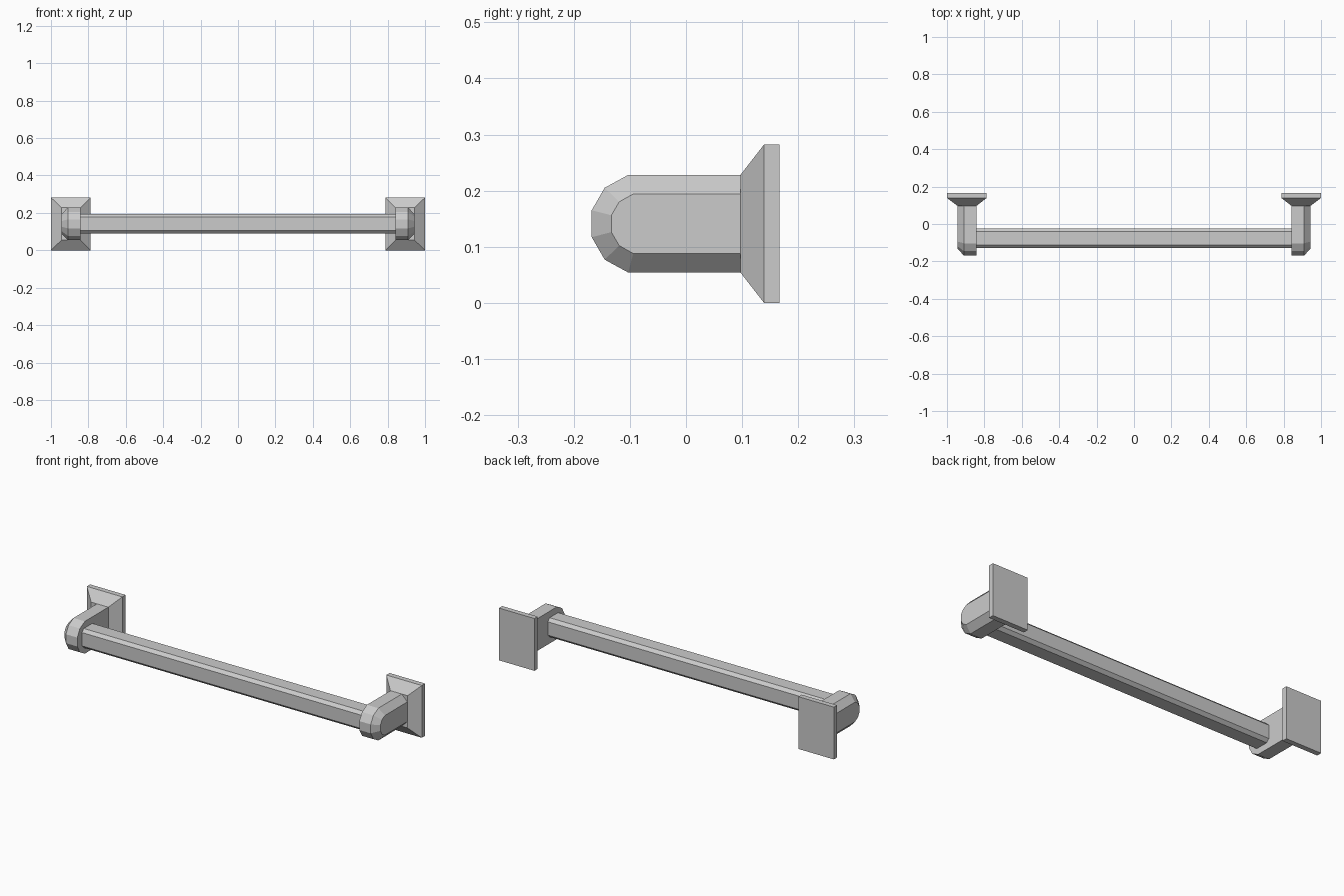
import bpy, bmesh
from mathutils import Vector

if "Cube" in bpy.data.objects:
    bpy.data.objects.remove(bpy.data.objects["Cube"])

ZC = 0.141  # centre height of the rail


def loft(name, rings, mirror=False):
    """Skin equal-length rings of points, cap both ends, optionally mirror in x."""
    bm = bmesh.new()
    loops = [[bm.verts.new(Vector(p)) for p in ring] for ring in rings]
    n = len(loops[0])
    for a, b in zip(loops, loops[1:]):
        for i in range(n):
            j = (i + 1) % n
            bm.faces.new((a[i], a[j], b[j], b[i]))
    bm.faces.new(loops[0])
    bm.faces.new(loops[-1])
    bmesh.ops.recalc_face_normals(bm, faces=bm.faces)
    me = bpy.data.meshes.new(name)
    bm.to_mesh(me)
    bm.free()
    ob = bpy.data.objects.new(name, me)
    bpy.context.collection.objects.link(ob)
    if mirror:
        ob.modifiers.new("Mirror", 'MIRROR').use_axis[0] = True
    return ob


def rect(x0, x1, half_z, y):
    return [(x0, y, ZC - half_z), (x1, y, ZC - half_z),
            (x1, y, ZC + half_z), (x0, y, ZC + half_z)]


def rounded(x, upper):
    """Arm outline at x: upper half (y, height) points reflected about ZC."""
    return ([(x, y, ZC + h) for y, h in upper] +
            [(x, y, ZC - h) for y, h in reversed(upper)])


# Wall plates with tapered collars
loft("wall_plate", [rect(0.788, 1.0, 0.141, 0.167),
                    rect(0.788, 1.0, 0.141, 0.139),
                    rect(0.842, 0.944, 0.087, 0.097)], mirror=True)

# Arms with a rounded nose and a chamfered outer side
full = [(0.10, 0.087), (-0.103, 0.087), (-0.145, 0.064), (-0.168, 0.024)]
inset = [(0.10, 0.053), (-0.094, 0.053), (-0.119, 0.039), (-0.133, 0.015)]
loft("bracket_arm", [rounded(0.842, full), rounded(0.910, full),
                     rounded(0.943, inset)], mirror=True)

# Rail with narrow chamfered corners
YC, R, F = -0.076, 0.052, 0.036
octagon = [(R, F), (F, R), (-F, R), (-R, F), (-R, -F), (-F, -R), (F, -R), (R, -F)]
loft("rail", [[(x, YC + dy, ZC + dz) for dy, dz in octagon] for x in (-0.844, 0.844)])
